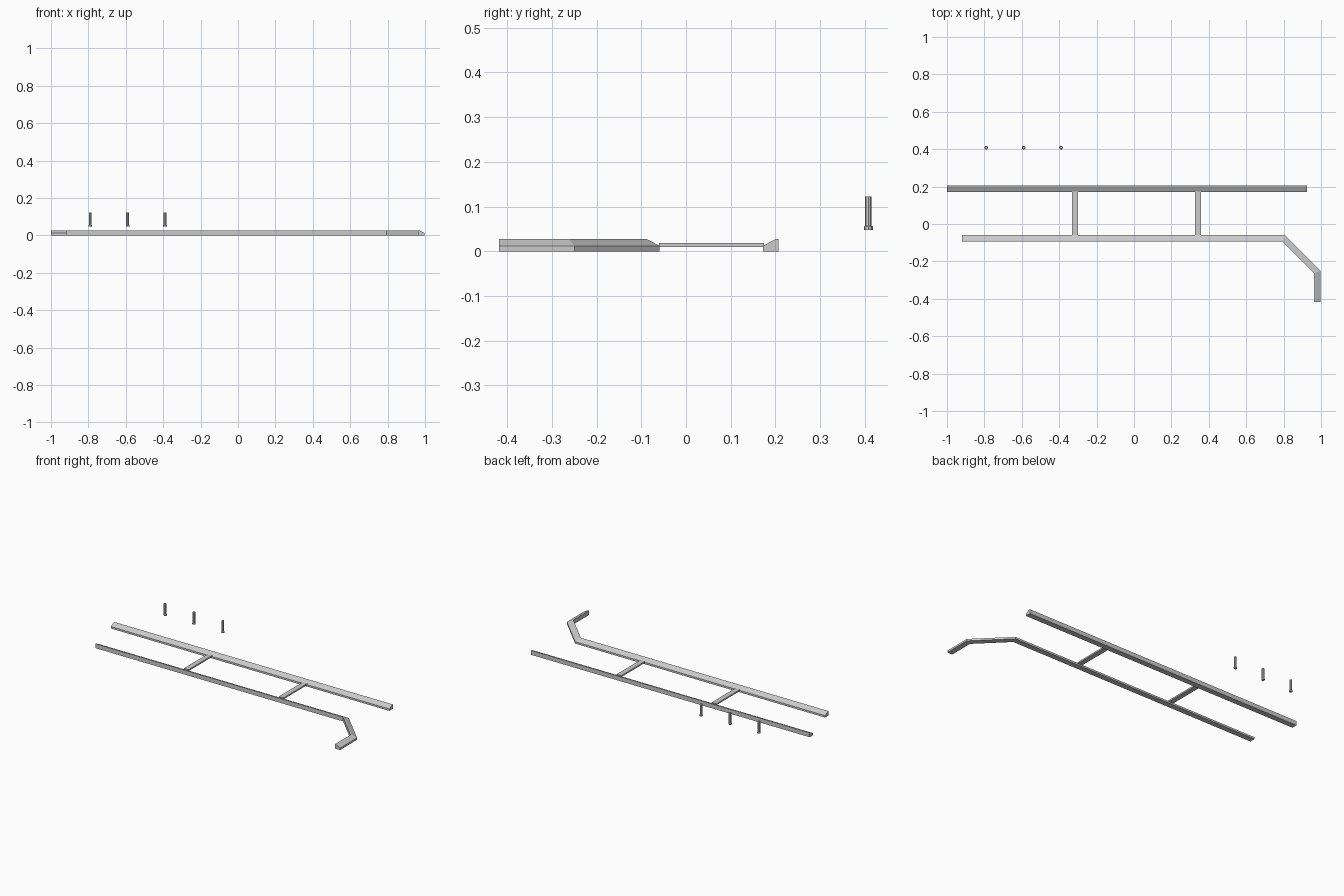
import bpy, bmesh
from mathutils import Vector

if "Cube" in bpy.data.objects:
    bpy.data.objects.remove(bpy.data.objects["Cube"])


def finish(bm, name):
    bmesh.ops.recalc_face_normals(bm, faces=bm.faces[:])
    me = bpy.data.meshes.new(name)
    bm.to_mesh(me)
    bm.free()
    ob = bpy.data.objects.new(name, me)
    bpy.context.collection.objects.link(ob)
    return ob


# rail section: (offset to the left of the path, height)
W = 0.035
PROFILE = [(0, 0), (W, 0), (W, 0.012), (0.007, 0.027), (0, 0.027)]


def sweep(name, path):
    """Sweep the rail section along a flat path with mitred corners."""
    bm = bmesh.new()
    pts = [Vector(p) for p in path]
    normals = []
    for a, b in zip(pts, pts[1:]):
        d = (b - a).normalized()
        normals.append(Vector((-d.y, d.x)))
    rings = []
    for i, p in enumerate(pts):
        n0 = normals[max(i - 1, 0)]
        n1 = normals[min(i, len(normals) - 1)]
        m = (n0 + n1) / (1 + n0.dot(n1))
        rings.append([bm.verts.new((p.x + m.x * o, p.y + m.y * o, z)) for o, z in PROFILE])
    k = len(PROFILE)
    for r, s in zip(rings, rings[1:]):
        for j in range(k):
            bm.faces.new((r[j], r[(j + 1) % k], s[(j + 1) % k], s[j]))
    bm.faces.new(rings[0])
    bm.faces.new(rings[-1])
    return finish(bm, name)


# two facing rails, the front one bending round at its end
sweep("front_rail", [(-0.92, -0.094), (0.64, -0.094), (0.793, -0.094),
                     (0.963, -0.264), (0.963, -0.418)])
sweep("back_rail", [(0.926, 0.207), (-1.0, 0.207)])


# cross bars joining the rails
for i, x in enumerate((-0.316, 0.341)):
    bm = bmesh.new()
    bmesh.ops.create_cube(bm, size=1)
    for v in bm.verts:
        v.co = (x + v.co.x * 0.032, 0.0575 + v.co.y * 0.235, 0.0135 + v.co.z * 0.009)
    finish(bm, f"cross_bar_{i + 1}")


# pegs with a wider flange at the bottom
def peg(name, x, y):
    bm = bmesh.new()
    outline = [(0.010, 0.048), (0.010, 0.055), (0.0075, 0.057), (0.0075, 0.122)]
    n = 8
    rings = []
    for r, z in outline:
        geo = bmesh.ops.create_circle(bm, segments=n, radius=r)["verts"]
        for v in geo:
            v.co += Vector((x, y, z))
        rings.append(geo)
    for a, b in zip(rings, rings[1:]):
        for j in range(n):
            bm.faces.new((a[j], a[(j + 1) % n], b[(j + 1) % n], b[j]))
    bm.faces.new(rings[0])
    bm.faces.new(rings[-1])
    return finish(bm, name)


for i, x in enumerate((-0.79, -0.59, -0.39)):
    peg(f"peg_{i + 1}", x, 0.408)
